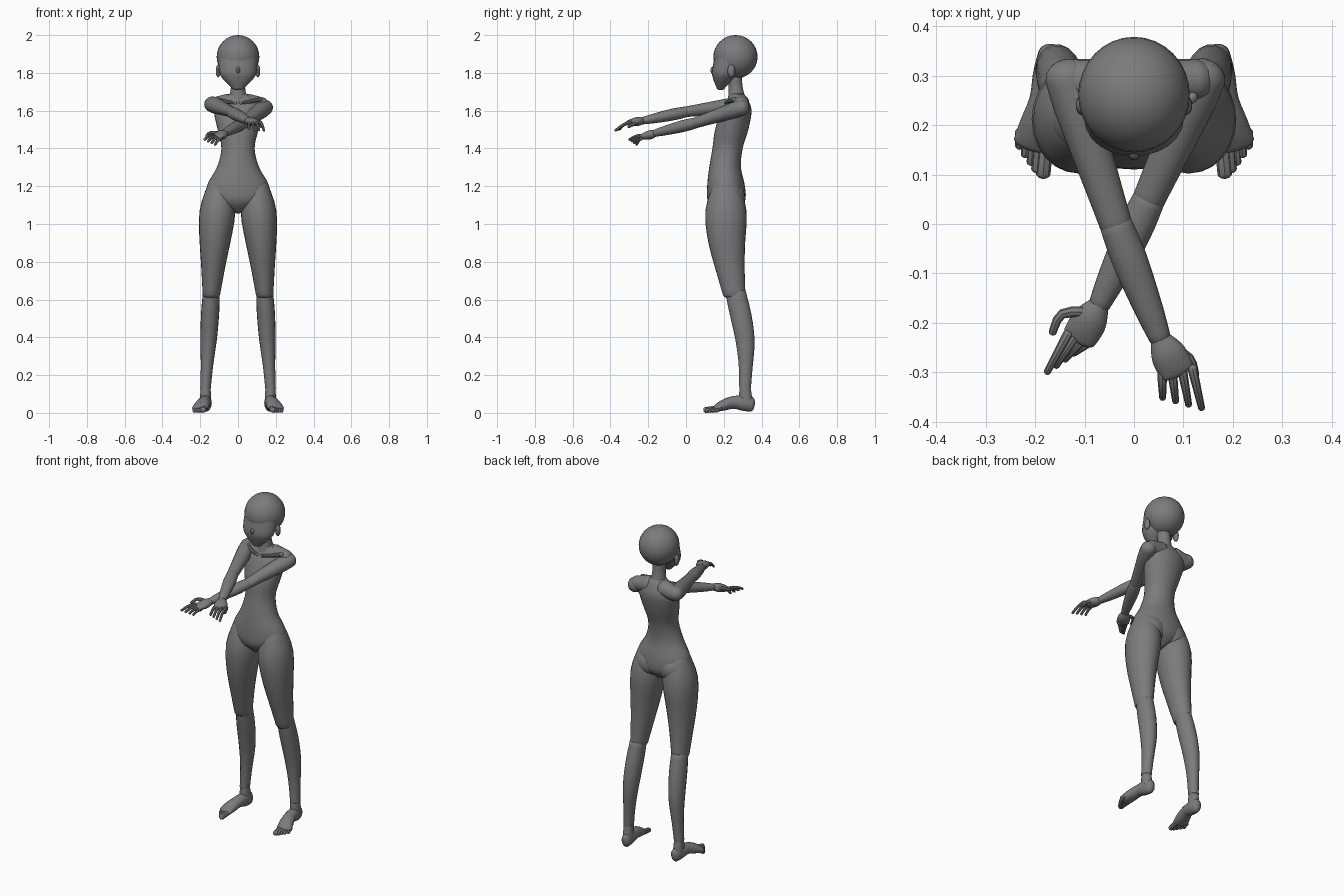
import bpy, bmesh, math
from mathutils import Vector, Matrix

if "Cube" in bpy.data.objects:
    bpy.data.objects.remove(bpy.data.objects["Cube"])

# dark grey surface
grey = bpy.data.materials.new("dark_grey")
grey.diffuse_color = (.2, .2, .2, 1)
grey.use_nodes = True
grey.node_tree.nodes["Principled BSDF"].inputs["Base Color"].default_value = grey.diffuse_color


def finish(name, bm):
    bmesh.ops.recalc_face_normals(bm, faces=bm.faces)
    me = bpy.data.meshes.new(name)
    bm.to_mesh(me)
    bm.free()
    me.materials.append(grey)
    ob = bpy.data.objects.new(name, me)
    bpy.context.collection.objects.link(ob)


def sample(pts, f):
    # point at fraction f of a smooth curve through pts
    n = len(pts) - 1
    i = min(int(f * n), n - 1)
    t = f * n - i
    a, b, c, d = pts[max(i - 1, 0)], pts[i], pts[i + 1], pts[min(i + 2, n)]
    return [0.5 * (2 * q + (r - p) * t + (2 * p - 5 * q + 4 * r - s) * t * t
                   + (3 * q - p - 3 * r + s) * t ** 3) for p, q, r, s in zip(a, b, c, d)]


def skin(name, rings, seg, cap):
    # rings are (centre, tangent, side, up, half width, half depth); ends get domes
    def dome(f, sign):
        p, t, u, v, a, b = f
        return [(p + t * sign * cap * min(a, b) * math.sin(w), t, u, v,
                 a * math.cos(w), b * math.cos(w)) for w in (0.5, 1.0, 1.4)]
    bm = bmesh.new()
    loops = []
    for p, t, u, v, a, b in dome(rings[0], -1)[::-1] + rings + dome(rings[-1], 1):
        loops.append([bm.verts.new(p + u * a * math.cos(w) + v * b * math.sin(w))
                      for w in (2 * math.pi * k / seg for k in range(seg))])
    for A, B in zip(loops, loops[1:]):
        for k in range(seg):
            j = (k + 1) % seg
            bm.faces.new((A[k], A[j], B[j], B[k]))
    bm.faces.new(loops[0])
    bm.faces.new(loops[-1])
    finish(name, bm)


def tube(name, path, radii, ratio=(1, 1), seg=18, n=12, cap=.7, level=False):
    # tapering limb along a path; ratio is depth over width from start to end
    P = [Vector(sample(path, i / n)) for i in range(n + 1)]
    rings = []
    for i, p in enumerate(P):
        t = (P[min(i + 1, n)] - P[max(i - 1, 0)]).normalized()
        u = t.cross(Vector((0, 0, 1))).normalized()
        v = u.cross(t)
        if level:
            t, u, v = Vector((0, 0, -1)), Vector((1, 0, 0)), Vector((0, 1, 0))
        r = sample([(q,) for q in radii], i / n)[0]
        rings.append((p, t, u, v, r, r * (ratio[0] + (ratio[1] - ratio[0]) * i / n)))
    skin(name, rings, seg, cap)


def column(name, rows, seg=24, n=24, cap=.5):
    # centred stack of level rings: (z, y, half width, half depth)
    rings = []
    for i in range(n + 1):
        z, y, a, b = sample(rows, i / n)
        rings.append((Vector((0, y, z)), Vector((0, 0, 1 if rows[0][0] < rows[-1][0] else -1)),
                      Vector((1, 0, 0)), Vector((0, 1, 0)), a, b))
    skin(name, rings, seg, cap)


def ball(name, loc, size, seg=32, rows=16):
    bm = bmesh.new()
    bmesh.ops.create_uvsphere(bm, u_segments=seg, v_segments=rows, radius=1,
                              matrix=Matrix.Translation(loc) @ Matrix.Diagonal((*size, 1)))
    finish(name, bm)


# head and nose
ball("skull", (0, .262, 1.885), (.113, .117, .115))
column("face", [(1.89, .238, .104, .086), (1.81, .208, .099, .07),
                (1.77, .199, .082, .056), (1.72, .184, .032, .022)])
ball("nose", (0, .146, 1.814), (.012, .017, .02), 12, 8)

# neck and torso
tube("neck", [(0, .255, 1.8), (0, .272, 1.64)], (.041, .038, .055), level=True)
column("torso", [(1.065, .212, .03, .05), (1.12, .214, .145, .098), (1.2, .212, .165, .1),
                 (1.3, .207, .112, .084), (1.4, .22, .088, .08), (1.5, .242, .108, .088),
                 (1.6, .267, .126, .08), (1.66, .275, .092, .052), (1.685, .27, .05, .04)],
       seg=32, n=32, cap=.3)

# mirrored parts
for s, side in ((-1, "right"), (1, "left")):
    def m(*pts):
        return [(s * x, y, z) for x, y, z in pts]
    ball(side + "_ear", (s * .105, .24, 1.81), (.013, .02, .034), 14, 10)
    ball(side + "_buttock", (s * .075, .23, 1.14), (.09, .084, .085), 24, 14)
    tube(side + "_collarbone", m((.012, .212, 1.64), (.06, .223, 1.648), (.12, .258, 1.66)),
         (.009, .012), seg=10)
    tube(side + "_shoulder", m((.05, .285, 1.64), (.13, .292, 1.628)), (.05, .042))
    tube(side + "_thigh", m((.098, .212, 1.2), (.122, .216, .9), (.141, .255, .625)),
         (.066, .095, .081, .06, .046), (1.1, 1.3), seg=24, cap=.5, level=True)
    tube(side + "_shin", m((.141, .262, .645), (.156, .313, .38), (.172, .313, .13)),
         (.044, .048, .043, .032, .028), (1.25, 1.12), cap=.3, level=True)
    tube(side + "_ankle", m((.172, .313, .13), (.171, .316, .06)), (.027, .03), (1.1, 1.3),
         cap=.3, level=True)
    tube(side + "_foot", m((.168, .346, .046), (.178, .25, .055), (.202, .16, .025)),
         (.026, .033, .034, .041, .043), (1.55, .42))
    for i in range(5):
        k = i / 4
        r = .015 - .005 * min(1, i / 2)
        tube(f"{side}_toe_{i + 1}", m((.178 + .053 * k, .165 + .022 * k, .025),
                                      (.184 + .047 * k, .102 + .056 * k ** 1.3, r)),
             (r, r), seg=8, n=3)


def arm(side, shoulder, elbow, wrist, inner, outer, tip_in, tip_out, thumb):
    # inner/outer are the knuckles at the little finger and the index finger
    S, E, W, A, B, TA, TB = map(Vector, (shoulder, elbow, wrist, inner, outer, tip_in, tip_out))
    tube(side + "_upper_arm", [S, E], (.044, .046, .041, .036, .033), (.95, .85), cap=.8)
    tube(side + "_forearm", [E, W], (.033, .036, .03, .022), (.87, .87), cap=.4)
    tube(side + "_palm", [W, (A + B) / 2], (.021, .036, .035), (.9, .4), cap=.8)
    tube(side + "_thumb", [W.lerp(B, .25), *map(Vector, thumb)], (.012, .008), seg=8, n=6)
    for i in range(4):
        b, t = A.lerp(B, i / 3), TA.lerp(TB, i / 3)
        tube(f"{side}_finger_{i + 1}", [b, b.lerp(t, .5) + Vector((0, 0, .008)), t],
             (.01, .007), seg=8, n=5)


# arms crossing in front
arm("right", (-.137, .3, 1.634), (-.037, 0, 1.594), (.053, -.232, 1.546),
    (.057, -.305, 1.535), (.118, -.292, 1.538), (.058, -.352, 1.502), (.137, -.373, 1.495),
    [(.112, -.272, 1.53), (.124, -.305, 1.515)])
arm("left", (.143, .3, 1.617), (.03, .05, 1.535), (-.07, -.163, 1.481),
    (-.088, -.237, 1.452), (-.134, -.223, 1.468), (-.122, -.262, 1.42), (-.176, -.3, 1.447),
    [(-.145, -.182, 1.482), (-.165, -.22, 1.468)])

# smooth shading with sharp edges kept
for ob in bpy.context.collection.objects:
    ob.select_set(True)
    bpy.context.view_layer.objects.active = ob
bpy.ops.object.shade_smooth_by_angle(angle=math.radians(35))
